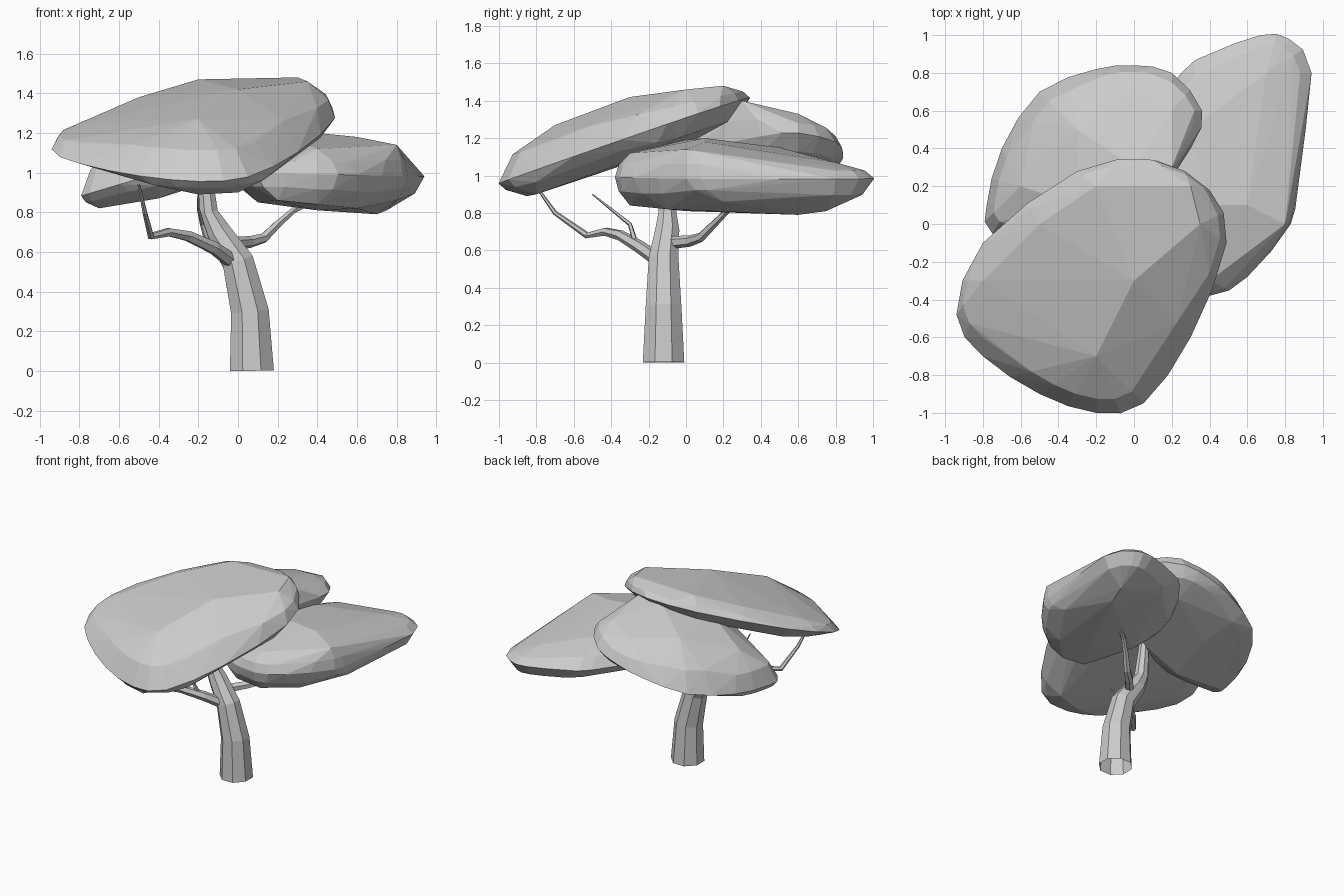
import bpy, bmesh, math
from mathutils import Vector

old = bpy.data.objects.get("Cube")
if old:
    bpy.data.objects.remove(old, do_unlink=True)

grey = bpy.data.materials.new("plain_grey")
grey.use_nodes = True
colour = (.6, .6, .6, 1)
grey.diffuse_color = colour
grey.node_tree.nodes["Principled BSDF"].inputs["Base Color"].default_value = colour


def finish(name, bm):
    """Turn a bmesh into a flat-shaded object."""
    mesh = bpy.data.meshes.new(name)
    bm.to_mesh(mesh)
    bm.free()
    mesh.materials.append(grey)
    obj = bpy.data.objects.new(name, mesh)
    bpy.context.collection.objects.link(obj)
    return obj


def limb(name, path, thick, thin, sides):
    """Faceted limb along a path, tapering evenly and open at its foot."""
    bm = bmesh.new()
    points = [Vector(p) for p in path]
    last = len(points) - 1
    side = Vector((1, 0, 0))
    rings = []
    for i, point in enumerate(points):
        radius = thick + (thin - thick) * i / last
        along = (points[min(i + 1, last)] - points[max(i - 1, 0)]).normalized()
        side = (side - along * side.dot(along)).normalized()
        other = along.cross(side)
        ring = []
        for k in range(sides):
            angle = math.tau * (k + .5) / sides
            spoke = side * math.cos(angle) + other * math.sin(angle)
            corner = point + spoke * radius
            corner.z = max(corner.z, 0)
            ring.append(bm.verts.new(corner))
        rings.append(ring)
    for low, high in zip(rings, rings[1:]):
        for k in range(sides):
            n = (k + 1) % sides
            bm.faces.new((low[k], low[n], high[n], high[k]))
    bm.faces.new(rings[-1])
    return finish(name, bm)


def rounded(outline):
    """Closed outline with one extra point curved in between each pair."""
    points = [Vector(p) for p in outline]
    result = []
    for i, here in enumerate(points):
        before, after = points[i - 1], points[(i + 1) % len(points)]
        beyond = points[(i + 2) % len(points)]
        result += [here, (here + after) * .56 - (before + beyond) * .06]
    return result


def canopy(name, height, slope, outline, crown, belly):
    """Faceted cushion: a rim on a tilted plane, wrapped over crown and belly."""
    bm = bmesh.new()
    rim = [Vector((p.x, p.y, height + p.dot(Vector(slope)))) for p in rounded(outline)]
    for point in rim:
        bm.verts.new(point)
    for cap in (crown, belly):
        tops = [Vector(p) for p in cap]
        for top in tops:
            bm.verts.new(top)
        # Round the shoulder between the rim and the nearest cap point
        for edge in rim:
            top = min(tops, key=lambda t: (t.xy - edge.xy).length)
            shoulder = edge.lerp(top, .25)
            shoulder.z = edge.z + (top.z - edge.z) * .5
            bm.verts.new(shoulder)
    bmesh.ops.convex_hull(bm, input=bm.verts[:])
    loose = [v for v in bm.verts if not v.link_faces]
    bmesh.ops.delete(bm, geom=loose, context='VERTS')
    bmesh.ops.recalc_face_normals(bm, faces=bm.faces)
    return finish(name, bm)


# Trunk leaning towards -x as it rises
limb("trunk", [
    (.07, -.12, 0), (.06, -.12, .3), (0, -.12, .55), (-.1, -.1, .7),
    (-.15, -.1, .8), (-.18, -.1, 1.1)],
    thick=.12, thin=.035, sides=8)

# Branches
limb("front_branch", [
    (0, -.12, .53), (-.12, -.25, .62), (-.25, -.35, .68), (-.35, -.43, .7),
    (-.44, -.53, .68), (-.47, -.7, .8), (-.5, -.8, .94)],
    thick=.04, thin=.007, sides=6)
limb("front_twig", [
    (-.15, -.27, .64), (-.18, -.3, .74), (-.2, -.4, .82), (-.2, -.5, .9)],
    thick=.016, thin=.004, sides=5)
limb("back_branch", [
    (-.04, -.1, .64), (.06, .02, .65), (.13, .08, .67), (.2, .15, .74),
    (.28, .22, .81), (.4, .3, .87)],
    thick=.035, thin=.012, sides=6)

# Foliage masses
canopy(
    "front_canopy", height=1.3, slope=(.02, .34),
    outline=[(-.94, -.48), (-.8, -.1), (-.3, .28), (.1, .34), (.4, .18), (.49, -.1),
             (.3, -.6), (.05, -.95), (-.2, -1), (-.5, -.9), (-.8, -.7)],
    crown=[(-.8, -.3, 1.25), (-.5, 0, 1.38), (-.2, .2, 1.47), (.3, .2, 1.48),
           (.35, 0, 1.46), (0, -.3, 1.42), (-.2, -.7, 1.27)],
    belly=[(-.2, -.85, .89), (0, -.8, .9), (-.4, -.5, 1), (0, 0, 1.17),
           (.2, -.3, 1.08)])

canopy(
    "back_canopy", height=1.12, slope=(.3, 0),
    outline=[(-.75, -.05), (-.78, .1), (-.7, .4), (-.5, .7), (-.2, .82), (0, .84),
             (.2, .8), (.36, .6), (.3, .4), (0, 0), (-.4, -.15)],
    crown=[(-.6, .2, 1.15), (-.3, .1, 1.3), (-.3, .5, 1.27), (0, .3, 1.39),
           (.2, .3, 1.4), (.2, .6, 1.33), (0, .7, 1.27)],
    belly=[(-.7, .1, .82), (-.4, 0, .87), (-.3, .4, .92), (.1, .6, 1.03),
           (.1, .4, 1.03)])

canopy(
    "side_canopy", height=1, slope=(-.02, 0),
    outline=[(.67, 1), (.82, .98), (.94, .8), (.86, .2), (.83, 0), (.6, -.28),
             (.4, -.38), (.1, -.3), (0, 0), (0, .4), (.25, .8), (.4, .9)],
    crown=[(.8, 0, 1.14), (.4, -.3, 1.12), (.4, .1, 1.2), (.2, 0, 1.19),
           (.6, .1, 1.18), (.3, .5, 1.15), (.75, .5, 1.08), (.7, .8, 1.07)],
    belly=[(.4, -.3, .84), (.2, -.3, .86), (.6, -.1, .82), (.4, 0, .81),
           (.1, .1, .85), (.7, .6, .79), (.75, .75, .81), (.8, .2, .86)])
